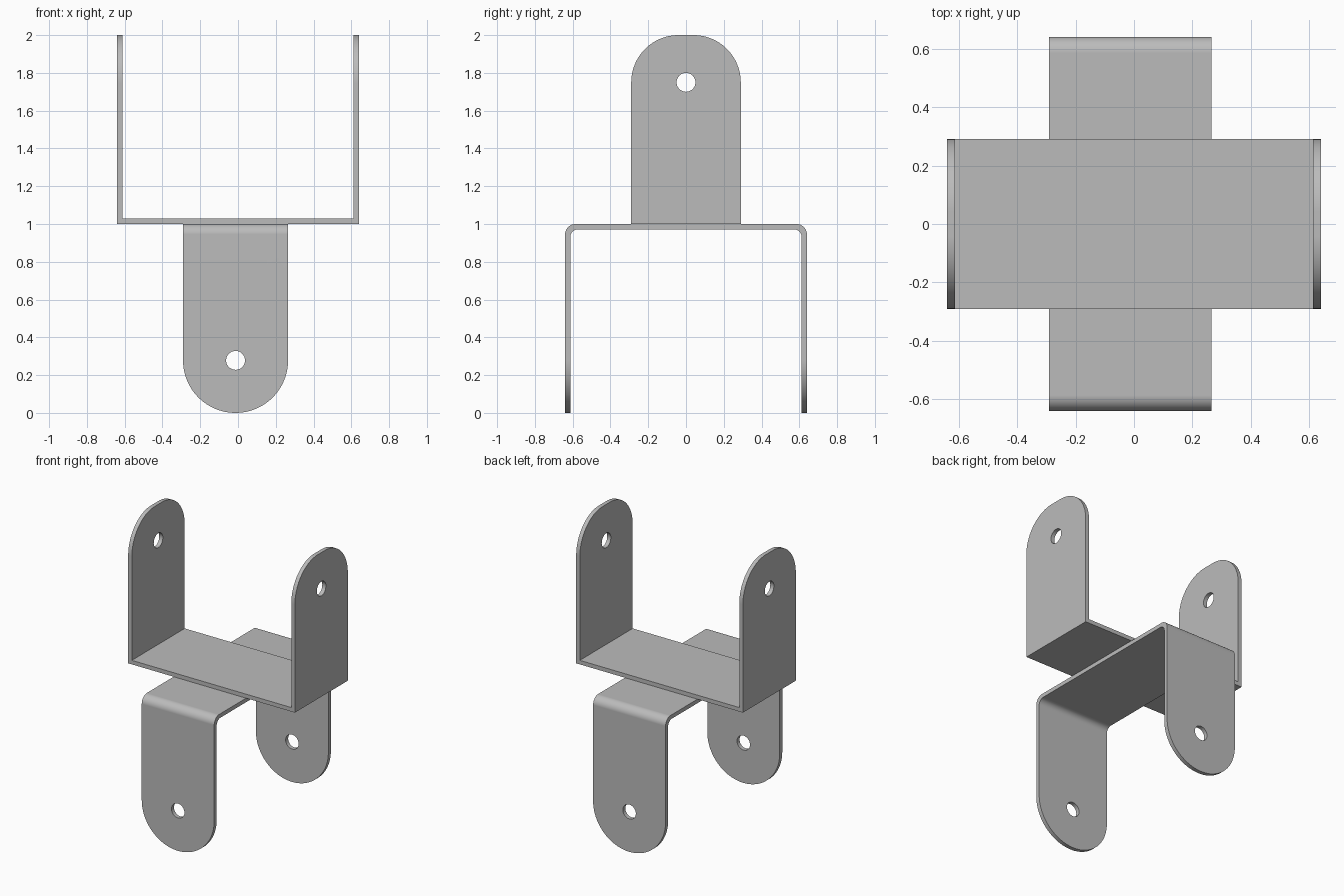
import bpy, bmesh, math
from mathutils import Matrix, Vector

old = bpy.data.objects.get("Cube")
if old:
    bpy.data.objects.remove(old, do_unlink=True)

metal = bpy.data.materials.new("plain grey metal")
metal.use_nodes = True
GREY = (0.5, 0.5, 0.5, 1)
metal.diffuse_color = GREY
metal.node_tree.nodes["Principled BSDF"].inputs["Base Color"].default_value = GREY

HALF = 0.64      # half span of each bracket
THICK = 0.028    # sheet thickness
HOLE = 0.05      # hole radius


def arc(cx, cz, r, start, end, steps):
    """Points on an arc, angles in degrees; a zero radius gives one corner."""
    if r == 0:
        return [(cx, cz)]
    angles = [math.radians(start + (end - start) * i / steps) for i in range(steps + 1)]
    return [(cx + r * math.cos(a), cz + r * math.sin(a)) for a in angles]


def prism(name, outline, depth):
    """Extrude an outline in the XZ plane by depth, centred along y."""
    bm = bmesh.new()
    face = bm.faces.new([bm.verts.new((x, -depth / 2, z)) for x, z in outline])
    moved = bmesh.ops.extrude_face_region(bm, geom=[face])["geom"]
    bmesh.ops.translate(bm, vec=(0, depth, 0),
                        verts=[v for v in moved if isinstance(v, bmesh.types.BMVert)])
    bmesh.ops.recalc_face_normals(bm, faces=bm.faces)
    mesh = bpy.data.meshes.new(name)
    bm.to_mesh(mesh)
    bm.free()
    ob = bpy.data.objects.new(name, mesh)
    bpy.context.collection.objects.link(ob)
    return ob


def bracket(name, half_width, lug_radius, outer_bend, inner_bend, placement):
    """A U of bent sheet: base at z = 0, lugs with rounded ends up to z = 1."""
    # U section, with optional rounded bends
    inner = HALF - THICK
    section = [(HALF, 1.1)]
    section += arc(HALF - outer_bend, outer_bend, outer_bend, 0, -90, 10)
    section += arc(-HALF + outer_bend, outer_bend, outer_bend, 270, 180, 10)
    section += [(-HALF, 1.1), (-inner, 1.1)]
    section += arc(-inner + inner_bend, THICK + inner_bend, inner_bend, 180, 270, 10)
    section += arc(inner - inner_bend, THICK + inner_bend, inner_bend, -90, 0, 10)
    section += [(inner, 1.1)]
    ob = prism(name, section, 1)

    # Side outline that trims the sheet and rounds the lug ends
    flat = half_width - lug_radius
    centre = 1 - lug_radius
    outline = [(-half_width, -0.1), (half_width, -0.1)]
    outline += arc(flat, centre, lug_radius, 0, 90, 24)
    outline += arc(-flat, centre, lug_radius, 90, 180, 24)[0 if flat else 1:]
    trim = prism("trim_helper", outline, 2)
    drill = prism("drill_helper", arc(0, centre, HOLE, 0, 348.75, 31), 2)

    for helper, operation in ((trim, "INTERSECT"), (drill, "DIFFERENCE")):
        helper.rotation_euler.z = math.pi / 2
        helper.hide_render = True
        cut = ob.modifiers.new(operation.title(), "BOOLEAN")
        cut.object, cut.operation, cut.solver = helper, operation, "EXACT"

    # Bake the cuts and put the bracket in place
    bpy.context.view_layer.update()
    graph = bpy.context.evaluated_depsgraph_get()
    mesh = bpy.data.meshes.new_from_object(ob.evaluated_get(graph))
    ob.modifiers.clear()
    ob.data = mesh
    mesh.name = name
    mesh.transform(placement)
    mesh.materials.clear()
    mesh.materials.append(metal)
    for helper in (trim, drill):
        bpy.data.objects.remove(helper, do_unlink=True)

    # Smooth bends, crisp sheet edges
    bpy.ops.object.select_all(action="DESELECT")
    ob.select_set(True)
    bpy.context.view_layer.objects.active = ob
    bpy.ops.object.shade_smooth_by_angle(angle=math.radians(30))
    weighted = ob.modifiers.new("Flat sheet normals", "WEIGHTED_NORMAL")
    weighted.keep_sharp = True
    return ob


# Upper bracket: square folds, lugs pointing up at left and right
bracket("upper_bracket", 0.29, 0.25, 0, 0, Matrix.Translation((0, 0, 1)))

# Lower bracket: rounded bends, lugs pointing down at front and back
turn = Matrix.Rotation(math.pi / 2, 4, "Z") @ Matrix.Rotation(math.pi, 4, "X")
bracket("lower_bracket", 0.278, 0.278, 0.055, 0.04,
        Matrix.Translation(Vector((-0.013, 0, 1))) @ turn)
